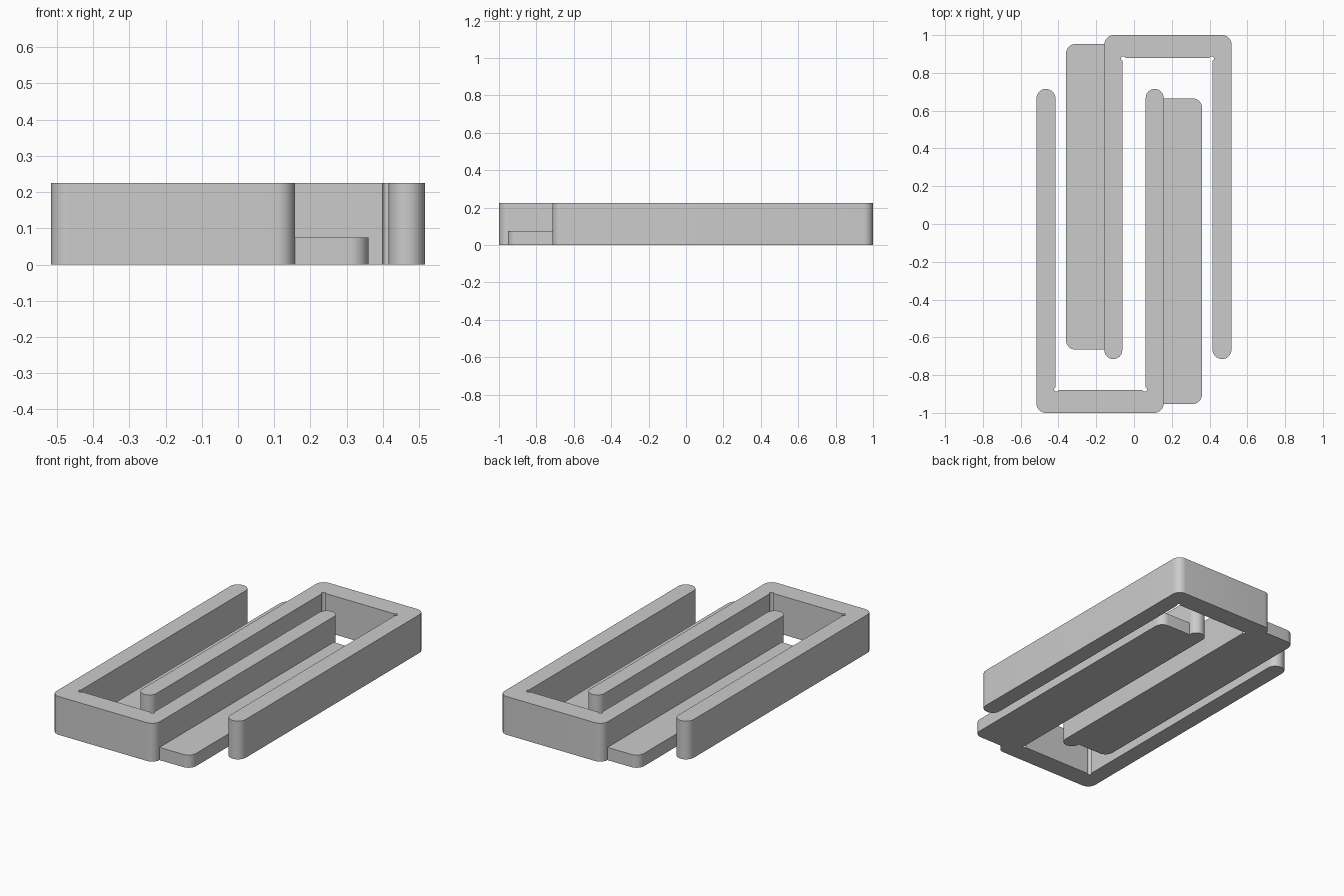
import bpy, bmesh
from math import cos, sin, pi, radians

cube = bpy.data.objects.get("Cube")
if cube:
    bpy.data.objects.remove(cube, do_unlink=True)

grey = bpy.data.materials.new("light grey")
grey.use_nodes = True
colour = (0.6, 0.6, 0.6, 1)
grey.diffuse_color = colour
grey.node_tree.nodes["Principled BSDF"].inputs["Base Color"].default_value = colour

HEIGHT, PLATE_HEIGHT = 0.225, 0.075
OUTER, INNER = 0.516, 0.416            # long outer arm, x
GAP, SEAM = -0.062, -0.157             # inner arm, x
BACK, BRIDGE, TIP = 1.0, 0.88, -0.715  # along y
PLATE_EDGE = -0.36
R = 0.05


def arc(cx, cy, r, start, end, steps=10):
    """Points along an arc, angles in degrees."""
    angles = [radians(start + (end - start) * i / steps) for i in range(steps + 1)]
    return [(cx + r * cos(a), cy + r * sin(a)) for a in angles]


def arm_end(x0, x1):
    """Rounded tip of an arm, running from x0 to x1."""
    r = abs(x1 - x0) / 2
    return arc((x0 + x1) / 2, TIP + r, r, 180, 360, 20)


def extrude(name, outline, height):
    bm = bmesh.new()
    face = bm.faces.new([bm.verts.new((x, y, 0)) for x, y in outline])
    top = bmesh.ops.extrude_face_region(bm, geom=[face], use_keep_orig=True)
    moved = [v for v in top["geom"] if isinstance(v, bmesh.types.BMVert)]
    bmesh.ops.translate(bm, verts=moved, vec=(0, 0, height))
    bmesh.ops.recalc_face_normals(bm, faces=bm.faces)
    mesh = bpy.data.meshes.new(name)
    bm.to_mesh(mesh)
    bm.free()
    mesh.materials.append(grey)
    return mesh


# U-shaped clip with small relief holes in its inner corners
ear = 0.012
clip_outline = (
    arm_end(INNER, OUTER)
    + arc(OUTER - R, BACK - R, R, 0, 90)
    + arc(SEAM + R, BACK - R, R, 90, 180)
    + arm_end(SEAM, GAP)
    + arc(GAP + 0.005, BRIDGE - 0.004, ear, 245, 20, 12)
    + arc(INNER - 0.005, BRIDGE - 0.004, ear, 160, -65, 12)
)
clip_mesh = extrude("clip", clip_outline, HEIGHT)

# Low plate along the side of the inner arm
front, back = TIP + R, BACK - R + 0.003
plate_outline = (
    [(SEAM, front), (SEAM, back)]
    + arc(PLATE_EDGE + R, back - R, R, 90, 180)
    + arc(PLATE_EDGE + R, front + R, R, 180, 270)
)
plate_mesh = extrude("side_plate", plate_outline, PLATE_HEIGHT)

# Two identical clips, interlocked by a half turn
for side, turn in (("back", 0), ("front", pi)):
    for part, mesh in (("clip", clip_mesh), ("side_plate", plate_mesh)):
        obj = bpy.data.objects.new(f"{side}_{part}", mesh.copy())
        obj.rotation_euler.z = turn
        bpy.context.collection.objects.link(obj)
        bpy.ops.object.select_all(action="DESELECT")
        obj.select_set(True)
        bpy.context.view_layer.objects.active = obj
        bpy.ops.object.shade_smooth_by_angle(angle=radians(35))
